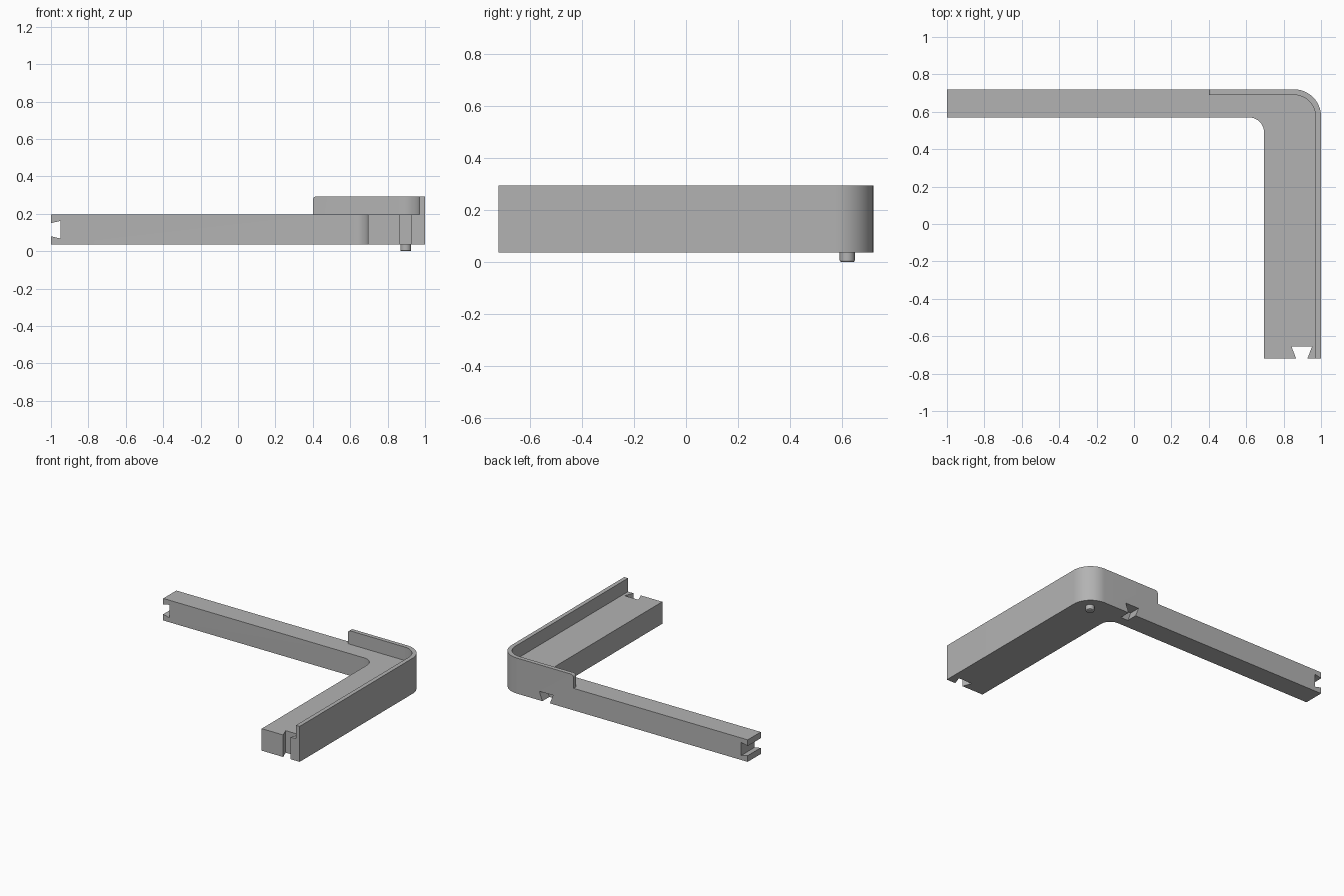
import bpy, bmesh, math
from mathutils import Vector

cube = bpy.data.objects.get("Cube")
if cube:
    bpy.data.objects.remove(cube, do_unlink=True)

grey = bpy.data.materials.new("mid grey")
grey.use_nodes = True
grey.diffuse_color = (0.45, 0.45, 0.45, 1)
grey.node_tree.nodes["Principled BSDF"].inputs["Base Color"].default_value = grey.diffuse_color

BACK, FLOOR, LEDGE, TOP = 0.72, 0.035, 0.195, 0.293


def arc(cx, cy, r, start, end, n=16):
    angles = [math.radians(start + (end - start) * i / n) for i in range(n + 1)]
    return [(cx + r * math.cos(a), cy + r * math.sin(a)) for a in angles]


def extrude(name, outline, axis, low, high):
    """Prism from a 2D outline, extruded along the given axis."""
    place = {"x": lambda p, d: (d, p[0], p[1]),
             "y": lambda p, d: (p[0], d, p[1]),
             "z": lambda p, d: (p[0], p[1], d)}[axis]
    bm = bmesh.new()
    face = bm.faces.new([bm.verts.new(place(p, low)) for p in outline])
    new = bmesh.ops.extrude_face_region(bm, geom=[face])["geom"]
    shift = Vector(place((0, 0), high - low))
    bmesh.ops.translate(bm, vec=shift, verts=[g for g in new if isinstance(g, bmesh.types.BMVert)])
    bmesh.ops.recalc_face_normals(bm, faces=bm.faces)
    mesh = bpy.data.meshes.new(name)
    bm.to_mesh(mesh)
    bm.free()
    mesh.materials.append(grey)
    obj = bpy.data.objects.new(name, mesh)
    bpy.context.collection.objects.link(obj)
    return obj


def select(obj):
    bpy.ops.object.select_all(action="DESELECT")
    obj.select_set(True)
    bpy.context.view_layer.objects.active = obj


def cut(body, cutter):
    cutter.hide_render = True
    mod = body.modifiers.new("cut", "BOOLEAN")
    mod.operation, mod.solver, mod.object = "DIFFERENCE", "EXACT", cutter
    select(body)
    bpy.ops.object.modifier_apply(modifier=mod.name)
    bpy.data.objects.remove(cutter, do_unlink=True)


def dovetail(neck, wide, depth, over=0.02):
    """Dovetail opening towards -v, as (u, v) pairs with the mouth at v = 0."""
    m = neck / 2 - over * (wide - neck) / (2 * depth)
    return [(-m, -over), (m, -over), (wide / 2, depth), (-wide / 2, depth)]


# Full-height corner block with rounded outer and inner corners
outline = ([(-1, 0.57)] + arc(0.615, 0.49, 0.08, 90, 0) + [(0.695, -BACK), (1, -BACK)]
           + arc(0.855, BACK - 0.145, 0.145, 0, 90) + [(-1, BACK)])
frame = extrude("corner_frame", outline, "z", FLOOR, TOP)

# Lower the ledge, leaving a thin rim wall along the outside
rim = [(-1.1, -0.8), (0.97, -0.8)] + arc(0.855, 0.575, 0.115, 0, 90) + [(-1.1, 0.69)]
cut(frame, extrude("ledge_cutter", rim, "z", LEDGE, 0.4))

# End the rim wall part way along the back, with a rounded top corner
end = [(-1.1, LEDGE), (0.4, LEDGE)] + arc(0.42, TOP - 0.02, 0.02, 180, 90, 8) + [(0.42, 0.4), (-1.1, 0.4)]
cut(frame, extrude("rim_end_cutter", end, "y", 0.5, 0.8))

# Dovetail sockets: front end, left end and under the back edge
socket = [(0.897 + u, v - BACK) for u, v in dovetail(0.06, 0.11, 0.065)]
cut(frame, extrude("front_socket_cutter", socket, "z", 0, 0.4))
socket = [(v - 1, 0.115 + u) for u, v in dovetail(0.07, 0.095, 0.052)]
cut(frame, extrude("end_socket_cutter", socket, "y", 0.5, 0.8))
socket = [(0.62 + u, FLOOR + v) for u, v in dovetail(0.06, 0.11, 0.065)]
cut(frame, extrude("back_socket_cutter", socket, "y", BACK - 0.08, 0.8))

# Locating peg under the corner
bpy.ops.mesh.primitive_cylinder_add(vertices=32, radius=0.029, depth=0.045, location=(0.897, 0.62, 0.0225))
peg = bpy.context.object
peg.name = "locating_peg"
peg.data.materials.append(grey)
bevel = peg.modifiers.new("edge", "BEVEL")
bevel.width, bevel.segments = 0.005, 2

for obj in (frame, peg):
    select(obj)
    bpy.ops.object.shade_smooth_by_angle(angle=math.radians(30))
